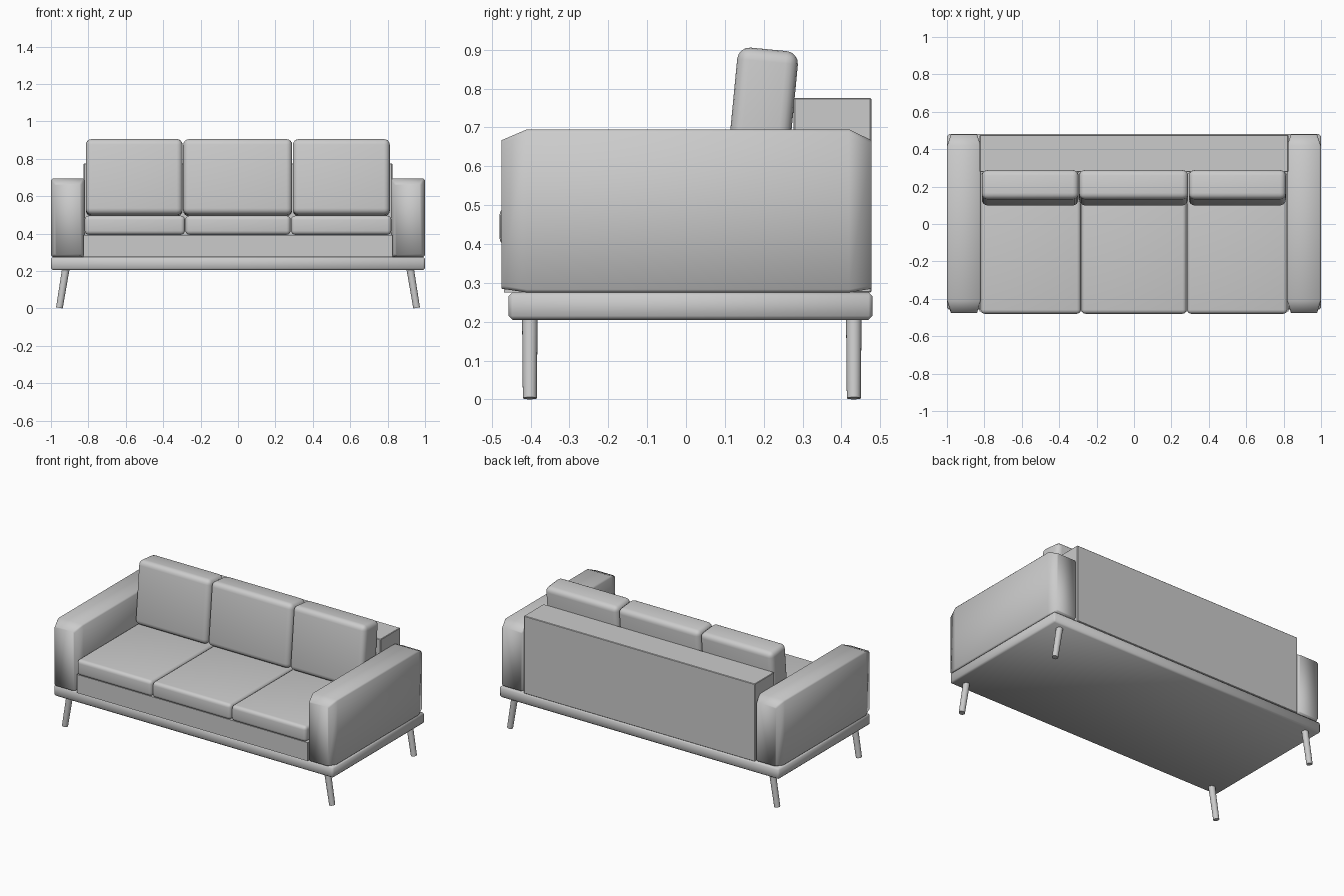
import bpy, bmesh, math
from mathutils import Vector

cube = bpy.data.objects.get("Cube")
if cube:
    bpy.data.objects.remove(cube, do_unlink=True)

fabric = bpy.data.materials.new("light_grey")
fabric.use_nodes = True
GREY = (0.6, 0.6, 0.6, 1)
fabric.diffuse_color = GREY
fabric.node_tree.nodes["Principled BSDF"].inputs["Base Color"].default_value = GREY


def finish(name, bm, angle=None):
    """Turn a bmesh into an object, smooth-shaded below the given angle."""
    bmesh.ops.recalc_face_normals(bm, faces=bm.faces)
    mesh = bpy.data.meshes.new(name)
    bm.to_mesh(mesh)
    bm.free()
    mesh.materials.append(fabric)
    ob = bpy.data.objects.new(name, mesh)
    bpy.context.collection.objects.link(ob)
    if angle:
        bpy.ops.object.select_all(action='DESELECT')
        ob.select_set(True)
        bpy.context.view_layer.objects.active = ob
        bpy.ops.object.shade_smooth_by_angle(angle=math.radians(angle))
    return ob


def box(name, x, y, z, bevel=0, segments=1, angle=None):
    """Box between (min, max) pairs, centred on its own origin."""
    bm = bmesh.new()
    bmesh.ops.create_cube(bm, size=1)
    bmesh.ops.scale(bm, verts=bm.verts, vec=(x[1] - x[0], y[1] - y[0], z[1] - z[0]))
    if bevel:
        bmesh.ops.bevel(bm, geom=bm.edges[:], offset=bevel, segments=segments,
                        profile=0.5, affect='EDGES')
    ob = finish(name, bm, angle)
    ob.location = (sum(x) / 2, sum(y) / 2, sum(z) / 2)
    return ob


def arm(name, side):
    """Rectangles lofted from front to back, narrowing at both ends."""
    bm = bmesh.new()
    stations = [(-0.475, 0.07, 0.285, 0.667), (-0.41, 0.09, 0.275, 0.695),
                (0.42, 0.09, 0.275, 0.695), (0.478, 0.07, 0.285, 0.667)]
    rings = []
    for y, w, low, high in stations:
        corners = [(-w, low), (w, low), (w, high), (-w, high)]
        rings.append([bm.verts.new((side * 0.909 + x, y, z)) for x, z in corners])
    for a, b in zip(rings, rings[1:]):
        for i in range(4):
            j = (i + 1) % 4
            bm.faces.new((a[i], a[j], b[j], b[i]))
    bm.faces.new(rings[0])
    bm.faces.new(rings[-1])
    long_edges = [e for e in bm.edges if abs(e.verts[0].co.y - e.verts[1].co.y) > 0.01]
    bmesh.ops.bevel(bm, geom=long_edges, offset=0.008, segments=1, affect='EDGES')
    finish(name, bm, 80)


def leg(name, side, y):
    """Round splayed leg."""
    top, foot = Vector((side * 0.92, y, 0.215)), Vector((side * 0.955, y, 0.003))
    axis = top - foot
    bm = bmesh.new()
    bmesh.ops.create_cone(bm, cap_ends=True, segments=20, radius1=0.018,
                          radius2=0.02, depth=axis.length)
    ob = finish(name, bm, 40)
    ob.rotation_mode = 'QUATERNION'
    ob.rotation_quaternion = axis.to_track_quat('Z', 'Y')
    ob.location = (top + foot) / 2


# Platform, seat frame and back
box("base_platform", (-1, 1), (-0.457, 0.48), (0.205, 0.276), 0.01, 1, 80)
box("seat_frame", (-0.825, 0.825), (-0.468, 0.3), (0.275, 0.394))
box("backrest", (-0.825, 0.825), (0.277, 0.477), (0.275, 0.776), 0.003)

# Seat and back cushions
for label, x0, x1 in (("right", -0.82, -0.284), ("middle", -0.281, 0.281),
                      ("left", 0.284, 0.82)):
    box(label + "_seat_cushion", (x0, x1), (-0.48, 0.278), (0.394, 0.496), 0.022, 4, 40)
for label, x0, x1 in (("right", -0.814, -0.296), ("middle", -0.293, 0.29),
                      ("left", 0.293, 0.812)):
    cushion = box(label + "_back_cushion", (x0, x1), (0.115, 0.272), (0.496, 0.902),
                  0.032, 4, 40)
    cushion.rotation_euler.x = math.radians(-5.5)

# Arms and legs on both sides
for label, side in (("right", -1), ("left", 1)):
    arm(label + "_arm", side)
    leg(label + "_front_leg", side, -0.402)
    leg(label + "_back_leg", side, 0.432)
